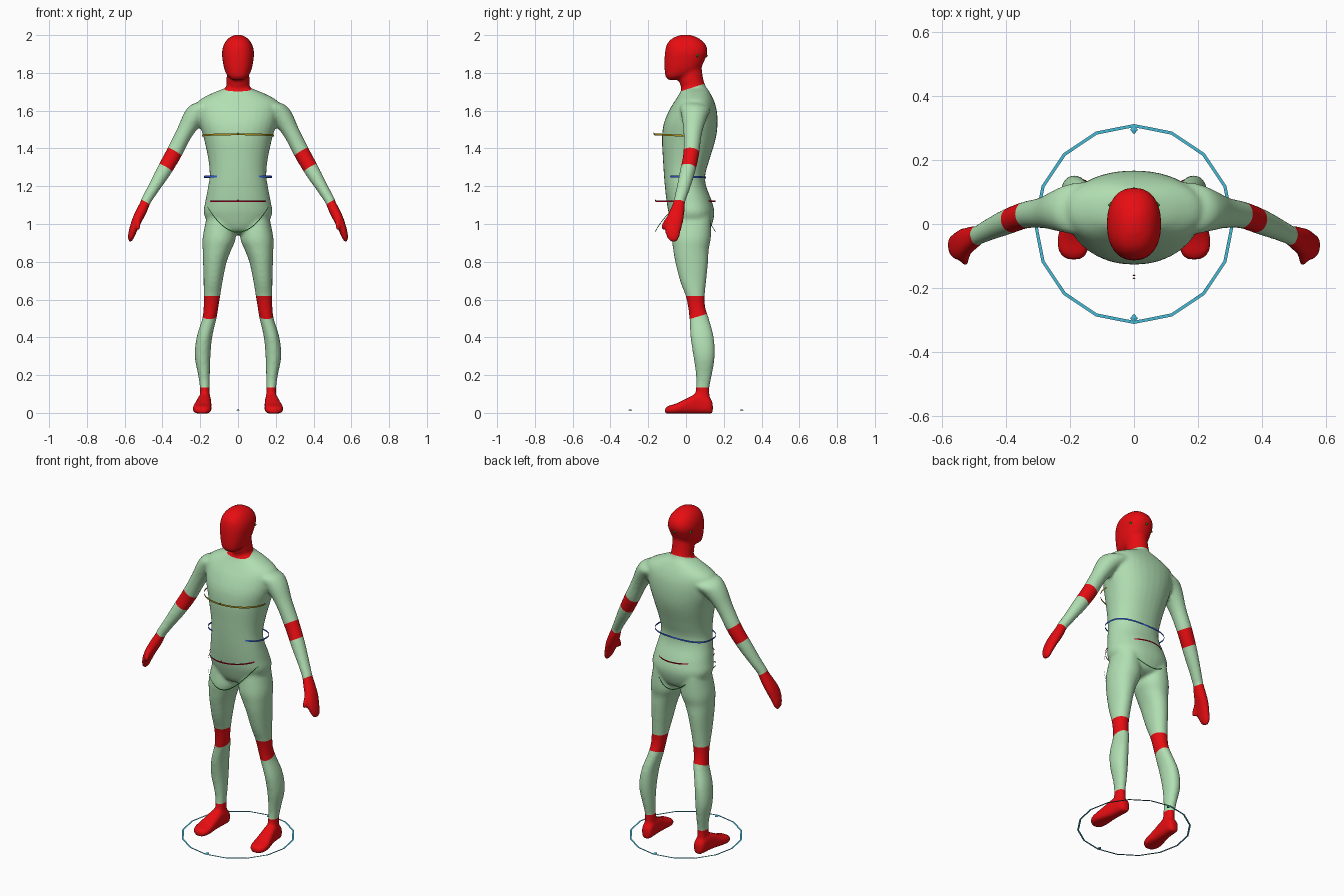
import bpy, bmesh, math
from mathutils import Vector

if "Cube" in bpy.data.objects:
    bpy.data.objects.remove(bpy.data.objects["Cube"])

X, Y, Z = Vector((1, 0, 0)), Vector((0, 1, 0)), Vector((0, 0, 1))


def material(name, rgb):
    m = bpy.data.materials.new(name)
    m.diffuse_color = (*rgb, 1)
    m.use_nodes = True
    m.node_tree.nodes["Principled BSDF"].inputs["Base Color"].default_value = m.diffuse_color
    return m


GREEN = material("pale_green", (0.44, 0.74, 0.45))
RED = material("bright_red", (0.80, 0.004, 0.006))
GOLD = material("dark_gold", (0.40, 0.27, 0.01))
BLUE = material("deep_blue", (0.03, 0.10, 0.65))
MAROON = material("dark_red", (0.50, 0.0, 0.02))
LEAF = material("leaf_green", (0.03, 0.50, 0.04))
CYAN = material("cyan", (0.06, 0.48, 0.66))


def catmull(a, b, c, d, t):
    return 0.5 * (2 * b + (c - a) * t + (2 * a - 5 * b + 4 * c - d) * t * t
                  + (3 * b - a - 3 * c + d) * t ** 3)


def loft(bm, rows, u, v, power=2.0, n=32, steps=5):
    """Skin smooth superellipse rings; each row is x, y, z, radius_u, radius_v."""
    ext = [rows[0]] + rows + [rows[-1]]
    smooth = [[catmull(*p, k / steps) for p in zip(*ext[i:i + 4])]
              for i in range(len(rows) - 1) for k in range(steps)] + [rows[-1]]
    rings = []
    for x, y, z, ru, rv in smooth:
        ring = []
        for i in range(n):
            c, s = math.cos(math.tau * i / n), math.sin(math.tau * i / n)
            cu = math.copysign(abs(c) ** (2 / power), c) * max(ru, 0.002)
            sv = math.copysign(abs(s) ** (2 / power), s) * max(rv, 0.002)
            ring.append(bm.verts.new(Vector((x, y, z)) + u * cu + v * sv))
        rings.append(ring)
    for a, b in zip(rings, rings[1:]):
        for i in range(n):
            bm.faces.new((a[i], a[(i + 1) % n], b[(i + 1) % n], b[i]))
    bm.faces.new(rings[0])
    bm.faces.new(rings[-1])


def upright(rows):
    """z, half width, front y, back y -> loft rows centred on x = 0."""
    return [(0, (f + b) / 2, z, w, (b - f) / 2) for z, w, f, b in rows]


bm = bmesh.new()
# Torso
loft(bm, upright([
    (0.945, 0.05, -0.01, 0.08), (0.97, 0.13, -0.06, 0.125), (1.05, 0.18, -0.09, 0.15),
    (1.12, 0.173, -0.103, 0.137), (1.20, 0.158, -0.112, 0.107), (1.26, 0.15, -0.117, 0.102),
    (1.34, 0.157, -0.122, 0.124), (1.45, 0.18, -0.127, 0.157), (1.53, 0.203, -0.118, 0.167),
    (1.60, 0.215, -0.09, 0.163), (1.65, 0.21, -0.06, 0.149), (1.69, 0.142, -0.035, 0.13),
    (1.72, 0.068, -0.02, 0.11), (1.735, 0.04, 0.0, 0.09)]), X, Y, 2.2)
# Neck and head
loft(bm, upright([
    (1.66, 0.07, 0.0, 0.12), (1.70, 0.064, -0.014, 0.116), (1.73, 0.061, -0.029, 0.104),
    (1.77, 0.061, -0.037, 0.091), (1.85, 0.055, -0.03, 0.08)]), X, Y)
loft(bm, upright([
    (1.763, 0.03, -0.094, -0.04), (1.78, 0.053, -0.108, 0.0), (1.80, 0.065, -0.112, 0.05),
    (1.83, 0.075, -0.114, 0.08), (1.87, 0.082, -0.114, 0.10), (1.91, 0.085, -0.111, 0.114),
    (1.95, 0.075, -0.102, 0.104), (1.98, 0.054, -0.077, 0.073), (1.997, 0.028, -0.04, 0.037),
    (2.003, 0.005, -0.01, 0.01)]), X, Y, 2.3)

ARM = Vector((0.51, -0.13, -0.86)).normalized()
for s in (-1, 1):
    # Leg: z, inner x, outer x, front y, back y
    loft(bm, [(s * (i + o) / 2, (f + b) / 2, z, (o - i) / 2, (b - f) / 2) for z, i, o, f, b in [
        (1.04, 0.03, 0.165, -0.06, 0.13), (0.93, 0.012, 0.187, -0.074, 0.132),
        (0.865, 0.035, 0.187, -0.068, 0.12), (0.80, 0.06, 0.185, -0.057, 0.117),
        (0.70, 0.081, 0.182, -0.032, 0.107), (0.62, 0.094, 0.182, -0.002, 0.099),
        (0.56, 0.104, 0.182, 0.011, 0.102), (0.50, 0.114, 0.189, 0.018, 0.121),
        (0.40, 0.137, 0.219, 0.024, 0.147), (0.30, 0.146, 0.229, 0.039, 0.152),
        (0.20, 0.149, 0.211, 0.053, 0.137), (0.13, 0.15, 0.202, 0.053, 0.124),
        (0.04, 0.147, 0.202, 0.04, 0.13)]], X, Y, 2.15)
    # Foot: y, centre x, half width, height
    loft(bm, [(s * x, y, h / 2 - 0.002, w, h / 2 + 0.002) for y, x, w, h in [
        (0.142, 0.173, 0.018, 0.05), (0.125, 0.174, 0.032, 0.08), (0.06, 0.178, 0.036, 0.10),
        (0.0, 0.185, 0.043, 0.075), (-0.05, 0.19, 0.05, 0.05), (-0.09, 0.19, 0.044, 0.038),
        (-0.111, 0.188, 0.022, 0.026)]], X, Z, 3.0)
    # Arm, hand and thumb, in rings square to the arm
    d = Vector((s * ARM.x, ARM.y, ARM.z))
    u = Vector((s * 0.86, 0, 0.51))
    v = d.cross(u).normalized()
    loft(bm, [(s * x, y, z, a, b) for x, y, z, a, b in [
        (0.13, 0.05, 1.622, 0.05, 0.085), (0.19, 0.047, 1.604, 0.06, 0.08),
        (0.235, 0.042, 1.563, 0.056, 0.066), (0.285, 0.035, 1.48, 0.044, 0.049),
        (0.343, 0.027, 1.368, 0.043, 0.042), (0.399, 0.006, 1.27, 0.039, 0.04),
        (0.45, -0.016, 1.185, 0.031, 0.035), (0.492, -0.037, 1.115, 0.027, 0.03)]], u, v)
    loft(bm, [(s * x, y, z, a, b) for x, y, z, a, b in [
        (0.482, -0.032, 1.13, 0.024, 0.028), (0.51, -0.046, 1.07, 0.028, 0.038),
        (0.535, -0.06, 1.02, 0.026, 0.046), (0.555, -0.07, 0.97, 0.022, 0.043),
        (0.568, -0.07, 0.93, 0.017, 0.033), (0.574, -0.07, 0.908, 0.009, 0.018)]], u, v, 2.3)
    loft(bm, [(s * 0.515, -0.06, 1.06, 0.014, 0.016), (s * 0.525, -0.098, 1.02, 0.014, 0.016),
              (s * 0.529, -0.117, 0.985, 0.013, 0.014), (s * 0.53, -0.12, 0.968, 0.007, 0.007)], u, v)

# Fuse all body parts into one smooth skin
bmesh.ops.recalc_face_normals(bm, faces=bm.faces)
raw = bpy.data.meshes.new("body_parts")
bm.to_mesh(raw)
bm.free()
body = bpy.data.objects.new("body", raw)
bpy.context.collection.objects.link(body)
fuse = body.modifiers.new("fuse", "REMESH")
fuse.mode, fuse.voxel_size = "VOXEL", 0.009
relax = body.modifiers.new("relax", "SMOOTH")
relax.factor, relax.iterations = 0.5, 6
skin = bpy.data.meshes.new_from_object(body.evaluated_get(bpy.context.evaluated_depsgraph_get()))
body.modifiers.clear()
body.data = skin
skin.materials.clear()
skin.materials.append(GREEN)
skin.materials.append(RED)

# Colour boundaries: point and normal of each cutting plane
COLLAR = (Vector((0, -0.02, 1.705)), Vector((0, -0.32, 1)))
KNEE_TOP = (Vector((0, 0, 0.62)), Z)
KNEE_LOW = (Vector((0, 0.02, 0.497)), Vector((0, -0.3, 1)))
ANKLE = (Vector((0, 0, 0.135)), Z)
ELBOW_TOP = (Vector((0.34, 0.027, 1.385)), ARM)
ELBOW_LOW = (Vector((0.386, 0.012, 1.30)), ARM)
WRIST = (Vector((0.492, -0.037, 1.115)), ARM)


def past(p, plane):
    return (p - plane[0]).dot(plane[1]) > 0


def is_red(c):
    p = Vector((abs(c.x), c.y, c.z))
    if p.x > 0.25 and p.z > 0.8:
        return past(p, WRIST) or (past(p, ELBOW_TOP) and not past(p, ELBOW_LOW))
    knee = past(p, KNEE_LOW) and not past(p, KNEE_TOP)
    return (p.x < 0.12 and past(p, COLLAR)) or knee or not past(p, ANKLE)


def cut(bm, plane, flip, region):
    m = Vector((flip, 1, 1))
    faces = [f for f in bm.faces if region(f.calc_center_median())]
    geom = list({e for f in faces for e in f.edges}) + list({w for f in faces for w in f.verts}) + faces
    bmesh.ops.bisect_plane(bm, geom=geom, dist=1e-5, plane_co=plane[0] * m, plane_no=plane[1] * m)


bm = bmesh.new()
bm.from_mesh(skin)
cut(bm, COLLAR, 1, lambda c: abs(c.x) < 0.13 and c.z > 1.6)
for plane in (KNEE_TOP, KNEE_LOW, ANKLE):
    cut(bm, plane, 1, lambda c: c.z < 0.8)
for side in (-1, 1):
    for plane in (ELBOW_TOP, ELBOW_LOW, WRIST):
        cut(bm, plane, side, lambda c: c.x * side > 0.25)
for f in bm.faces:
    f.smooth = True
    f.material_index = int(is_red(f.calc_center_median()))
bm.to_mesh(skin)
bm.free()


def make(name, verts, faces, mat):
    me = bpy.data.meshes.new(name)
    me.from_pydata(verts, [], faces)
    me.materials.append(mat)
    ob = bpy.data.objects.new(name, me)
    bpy.context.collection.objects.link(ob)


def ribbon(name, mat, path, start=0.0, end=math.tau, n=48, h=0.008):
    """Thin upright tape along a path given by angle."""
    verts = []
    for i in range(n + 1):
        x, y, z = path(start + (end - start) * i / n)
        verts += [(x, y, z - h / 2), (x, y, z + h / 2)]
    make(name, verts, [(2 * i, 2 * i + 2, 2 * i + 3, 2 * i + 1) for i in range(n)], mat)


# Measuring tapes round the chest, waist, hips and seat
cos, sin = math.cos, math.sin


def soft(t):
    return math.copysign(abs(t) ** 0.75, t)


ribbon("chest_tape", GOLD, lambda a: (0.19 * cos(a), -0.01 + 0.16 * sin(a), 1.467 - 0.008 * sin(a)),
       math.pi, math.tau, h=0.01)
ribbon("waist_tape", BLUE, lambda a: (0.18 * soft(cos(a)), 0.005 + 0.102 * soft(sin(a)),
                                      1.25 - 0.003 * sin(a)), h=0.01)
ribbon("hip_tape", MAROON, lambda a: (0.155 * cos(a), -0.003 + 0.158 * sin(a), 1.12), h=0.008)
ribbon("seat_tape", LEAF, lambda a: (0.165 * cos(a), -0.004 + 0.161 * sin(a),
                                     0.957 + 0.14 * cos(a) ** 2), h=0.006)

# Flat sixteen-sided floor ring with two arrow markers
ring = [(r * cos(math.tau * i / 16), r * sin(math.tau * i / 16), 0.015)
        for r in (0.303, 0.313) for i in range(16)]
make("floor_ring", ring, [(i, (i + 1) % 16, 16 + (i + 1) % 16, 16 + i) for i in range(16)], CYAN)


def gem(name, mat, x, y, z, rx, ry, rz):
    """Small eight-faced marker."""
    verts = [(x + rx, y, z), (x, y + ry, z), (x - rx, y, z), (x, y - ry, z), (x, y, z + rz), (x, y, z - rz)]
    faces = [(i, (i + 1) % 4, 4) for i in range(4)] + [((i + 1) % 4, i, 5) for i in range(4)]
    make(name, verts, faces, mat)


for s, end in ((-1, "front"), (1, "back")):
    gem(end + "_arrow", CYAN, 0, s * 0.295, 0.015, 0.012, 0.015, 0.003)
# Small markers around the back of the head
for name, x, y in (("left", 0.073, 0.06), ("back", 0, 0.108), ("right", -0.073, 0.06)):
    gem("head_marker_" + name, LEAF, x, y, 1.89, 0.009, 0.009, 0.009)
gem("chest_marker", GOLD, 0, -0.17, 1.48, 0.005, 0.003, 0.007)
gem("hip_marker", MAROON, 0, -0.161, 1.125, 0.005, 0.003, 0.007)
